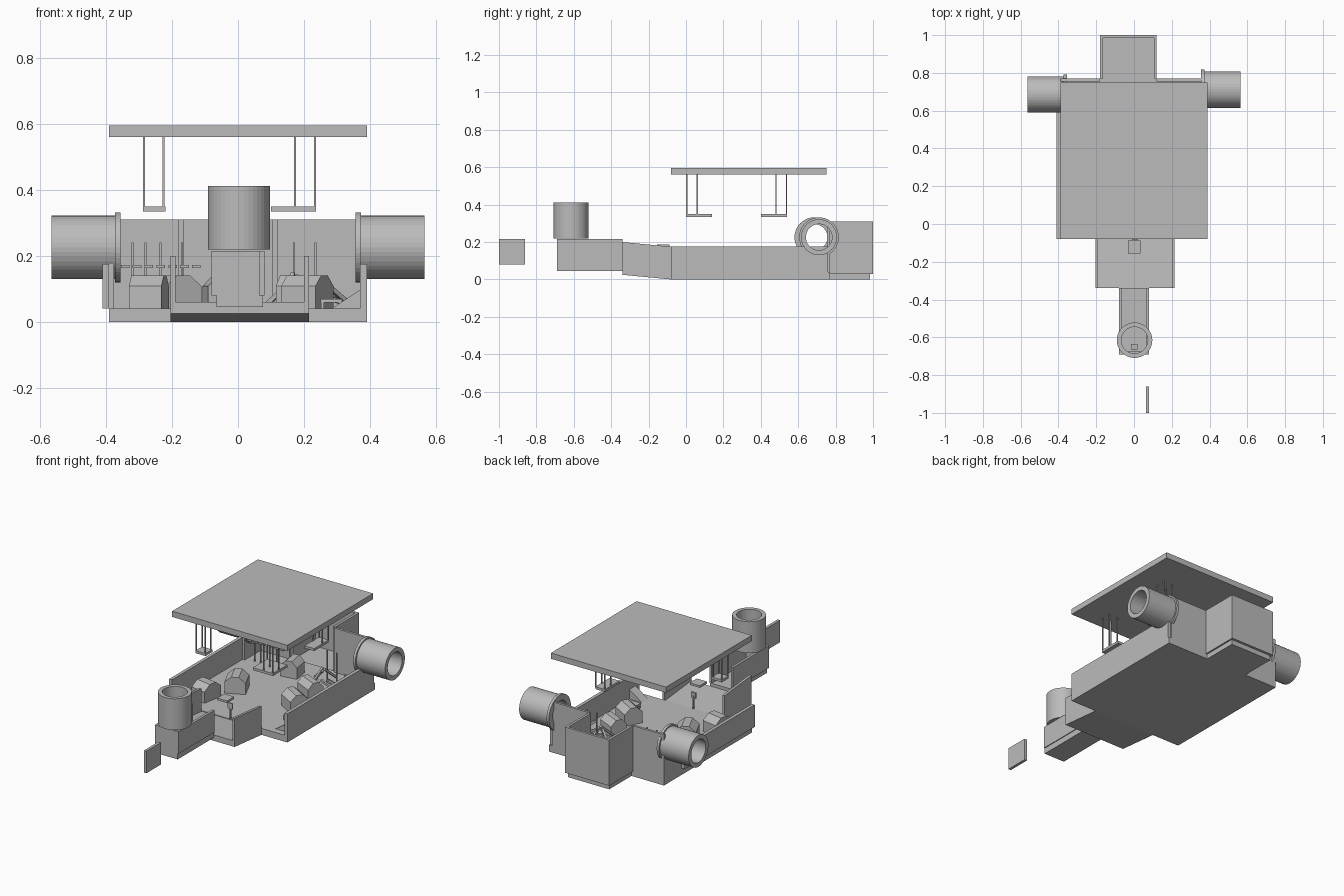
import bpy, bmesh, math, random
from mathutils import Matrix, Vector

if "Cube" in bpy.data.objects:
    bpy.data.objects.remove(bpy.data.objects["Cube"], do_unlink=True)

grey = bpy.data.materials.new("plain grey")
grey.use_nodes = True
tone = (0.5, 0.5, 0.5, 1)
grey.diffuse_color = tone
grey.node_tree.nodes["Principled BSDF"].inputs["Base Color"].default_value = tone


def finish(name, bm):
    bmesh.ops.recalc_face_normals(bm, faces=bm.faces)
    mesh = bpy.data.meshes.new(name)
    bm.to_mesh(mesh)
    bm.free()
    mesh.materials.append(grey)
    obj = bpy.data.objects.new(name, mesh)
    bpy.context.scene.collection.objects.link(obj)
    return obj


def box(name, xs, ys, zs, rise=0):
    """Box from ranges; rise lifts the front (low y) edge."""
    bm = bmesh.new()
    bmesh.ops.create_cube(bm, size=1)
    for v in bm.verts:
        front = v.co.y < 0
        v.co = [r[0] if c < 0 else r[1] for c, r in zip(v.co, (xs, ys, zs))]
        v.co.z += rise if front else 0
    return finish(name, bm)


def extrude(name, outline, depth, spot, turn=0):
    """Extrude an x-z outline along y, centred on spot."""
    bm = bmesh.new()
    face = bm.faces.new([bm.verts.new((x, -depth / 2, z)) for x, z in outline])
    geo = bmesh.ops.extrude_face_region(bm, geom=[face])["geom"]
    bmesh.ops.translate(bm, vec=(0, depth, 0),
                        verts=[g for g in geo if isinstance(g, bmesh.types.BMVert)])
    bm.transform(Matrix.Translation(spot) @ Matrix.Rotation(math.radians(turn), 4, "Z"))
    return finish(name, bm)


def tube(name, spot, axis, length, outer, inner, sides=40):
    """Hollow open tube starting at spot and running along axis."""
    bm = bmesh.new()
    rings = [[bm.verts.new((r * math.cos(a), r * math.sin(a), z))
              for a in (math.tau * i / sides for i in range(sides))]
             for r, z in ((outer, 0), (outer, length), (inner, length), (inner, 0))]
    for k in range(4):
        a, b = rings[k], rings[(k + 1) % 4]
        for i in range(sides):
            j = (i + 1) % sides
            bm.faces.new((a[i], a[j], b[j], b[i]))
    turn = Vector((0, 0, 1)).rotation_difference(Vector(axis)).to_matrix().to_4x4()
    bm.transform(Matrix.Translation(spot) @ turn)
    return finish(name, bm)


def beam(name, a, b, thick):
    """Square bar between two points."""
    a, b = Vector(a), Vector(b)
    bm = bmesh.new()
    bmesh.ops.create_cube(bm, size=1)
    turn = (b - a).to_track_quat("Z", "Y").to_matrix().to_4x4()
    bm.transform(Matrix.Translation((a + b) / 2) @ turn
                 @ Matrix.Diagonal((thick, thick, (b - a).length, 1)))
    return finish(name, bm)


# Main hall and lifted roof
box("hall_floor", (-.39, .39), (-.08, .77), (0, .04))
box("hall_wall_left", (.37, .39), (-.08, .76), (.04, .175))
box("hall_wall_right", (-.41, -.39), (-.08, .60), (.04, .175))
box("hall_wall_right_rear", (-.39, -.375), (.60, .77), (.04, .175))
box("back_wall_right", (-.39, -.18), (.755, .77), (.04, .31))
box("back_wall_left", (.12, .37), (.755, .77), (.04, .31))
box("roof", (-.39, .39), (-.08, .75), (.56, .595))

# Back chamber
box("chamber_base", (-.17, .11), (.77, .985), (0, .035))
box("chamber_back", (-.18, .12), (.985, 1), (.03, .31))
for name, x in (("right", -.18), ("left", .105)):
    box("chamber_wall_" + name, (x, x + .015), (.77, .985), (.03, .31))

# Sloped entry
box("entry_floor", (-.205, .215), (-.34, -.08), (0, .036), .025)
for name, x in (("right", -.205), ("left", .2)):
    box("entry_wall_" + name, (x, x + .015), (-.34, -.08), (.036, .175), .025)

# Narrow corridor and its detached panel
box("corridor_floor", (-.065, .075), (-.69, -.34), (.045, .08))
box("corridor_front", (-.08, .08), (-.69, -.675), (.08, .215))
for name, x in (("right", -.08), ("left", .065)):
    box("corridor_wall_" + name, (x, x + .015), (-.675, -.34), (.08, .215))
box("detached_panel", (.063, .08), (-1, -.86), (.08, .215))
box("corridor_block", (-.015, .018), (-.665, -.635), (.08, .11))

# Tubes with flanges
tube("front_shaft", (.003, -.615, .22), (0, 0, 1), .192, .094, .07)
for name, s, y in (("right", -1, .686), ("left", 1, .711)):
    tube("side_tube_" + name, (s * .365, y, .226), (s, 0, 0), .2, .096, .07)
    tube("side_flange_" + name, (s * .356, y, .226), (s, 0, 0), .016, .106, .07)

# Hanging platforms on four thin rods
for i, (x, y, xs, ys) in enumerate((
        (-.255, .032, (-.288, -.22), (0, .066)),
        (.203, .032, (.10, .236), (0, .14)),
        (.203, .51, (.17, .236), (.40, .54)))):
    box(f"hanging_platform_{i}", xs, ys, (.335, .35))
    for dx in (-.03, .03):
        for dy in (-.028, .028):
            beam(f"hanging_rod_{i}", (x + dx, y + dy, .345), (x + dx, y + dy, .56), .006)

# Small gabled huts
for i, (x, y, w, d, turn) in enumerate((
        (-.27, .08, .13, .10, 80), (-.19, .26, .12, .12, 25),
        (.21, .25, .11, .12, 60), (.19, .43, .10, .12, 65), (-.05, .6, .1, .1, 10))):
    h = w / 2
    outline = ((-h, 0), (h, 0), (h, .07), (h * .35, .103), (-h * .35, .103), (-h, .07))
    extrude(f"hut_{i}", outline, d, (x, y, .038), turn)

# Sign and small platform by the entry
beam("sign_post", (.005, -.08, .04), (.005, -.08, .12), .007)
box("sign_board", (-.01, .022), (-.086, -.078), (.105, .14))
box("entry_platform", (-.033, .035), (-.155, -.087), (.175, .188))

# Railed walkway at the rear right, with a row of short planks
for i in range(7):
    x = -.355 + i * .036
    box(f"walkway_plank_{i}", (x, x + .026), (.60, .68), (.163, .172))
for x in (-.32, -.28, -.235, -.17, .17, .235):
    beam("rail_post", (x, .62, .04), (x, .62, .24), .006)

# Low table and fallen beams at the rear left
box("table_top", (.25, .315), (.08, .14), (.058, .07))
for x in (.256, .309):
    for y in (.086, .134):
        beam("table_leg", (x, y, .038), (x, y, .06), .01)
extrude("wall_wedge", ((-.05, 0), (.04, 0), (.04, .06)), .06, (.33, -.01, .038))
random.seed(4)
for i in range(9):
    x, y = random.uniform(.12, .32), random.uniform(.52, .70)
    a = random.uniform(0, math.tau)
    dx, dy = .05 * math.cos(a), .05 * math.sin(a)
    beam(f"fallen_beam_{i}", (x - dx, y - dy, .055), (x + dx, y + dy, random.uniform(.07, .15)), .013)
